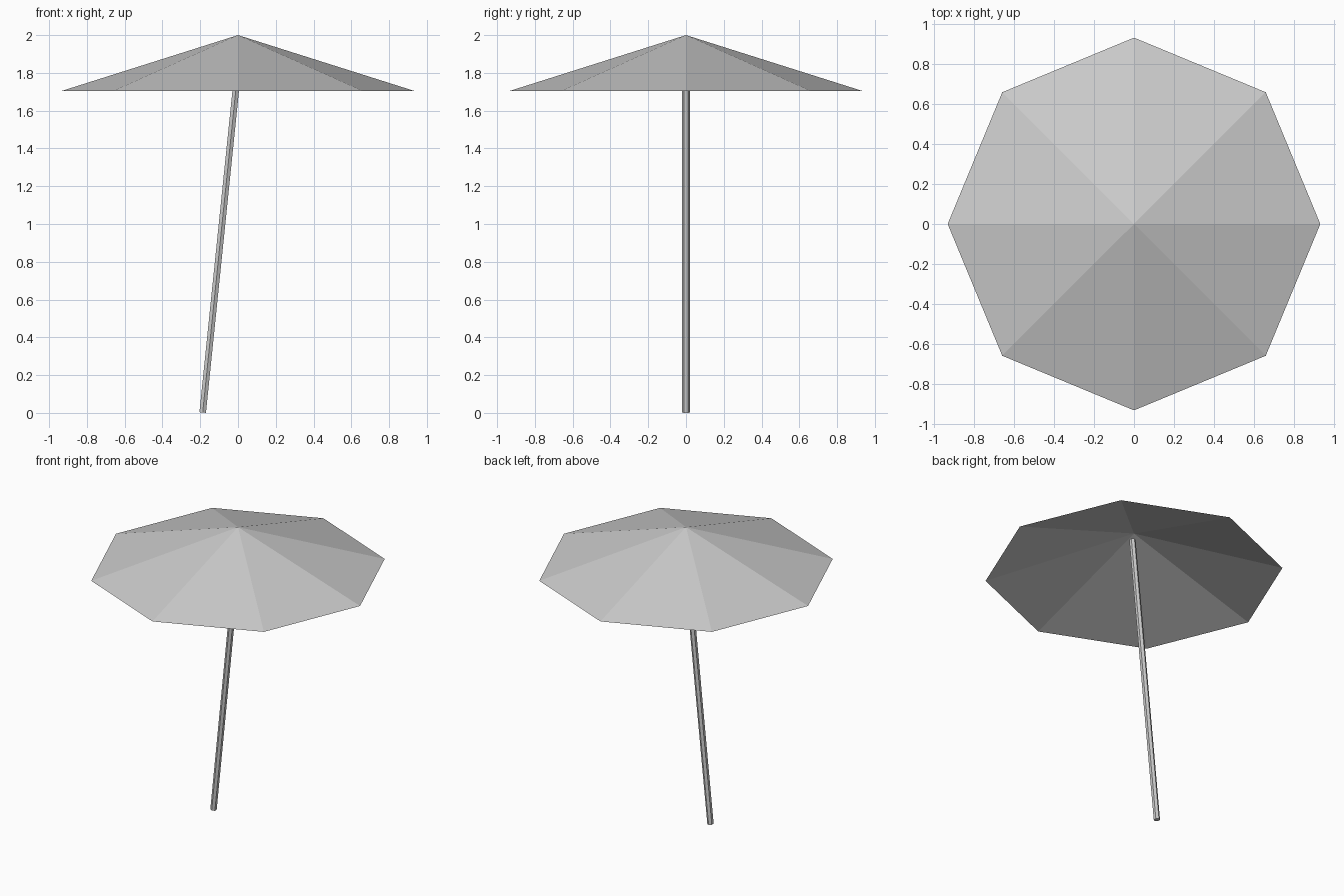
import bpy, bmesh, math
from mathutils import Vector

if "Cube" in bpy.data.objects:
    bpy.data.objects.remove(bpy.data.objects["Cube"])

grey = bpy.data.materials.new("plain_grey")
grey.diffuse_color = (0.6, 0.6, 0.6, 1)
grey.use_nodes = True
grey.node_tree.nodes["Principled BSDF"].inputs["Base Color"].default_value = grey.diffuse_color


def add_object(name, bm):
    bmesh.ops.recalc_face_normals(bm, faces=bm.faces)
    mesh = bpy.data.meshes.new(name)
    bm.to_mesh(mesh)
    bm.free()
    mesh.materials.append(grey)
    obj = bpy.data.objects.new(name, mesh)
    bpy.context.collection.objects.link(obj)
    return obj


# Canopy: open eight-sided cone with a corner on each axis
RADIUS, RIM, APEX, SIDES = 0.932, 1.705, 2.0, 8
bm = bmesh.new()
tip = bm.verts.new((0, 0, APEX))
rim = [bm.verts.new((RADIUS * math.cos(i * math.tau / SIDES),
                     RADIUS * math.sin(i * math.tau / SIDES), RIM))
       for i in range(SIDES)]
for i in range(SIDES):
    bm.faces.new((rim[i], rim[(i + 1) % SIDES], tip))
canopy = add_object("canopy", bm)
if canopy.data.polygons[0].normal.z < 0:
    canopy.data.flip_normals()

# Pole: slim six-sided rod leaning towards the canopy tip
bottom, top = Vector((-0.187, 0, 0.002)), Vector((0.013, 0, 1.95))
axis = top - bottom
bm = bmesh.new()
bmesh.ops.create_cone(bm, cap_ends=True, segments=6, radius1=0.02,
                      radius2=0.02, depth=axis.length)
pole = add_object("pole", bm)
pole.location = (bottom + top) / 2
pole.rotation_euler = (0, math.atan2(axis.x, axis.z), 0)
